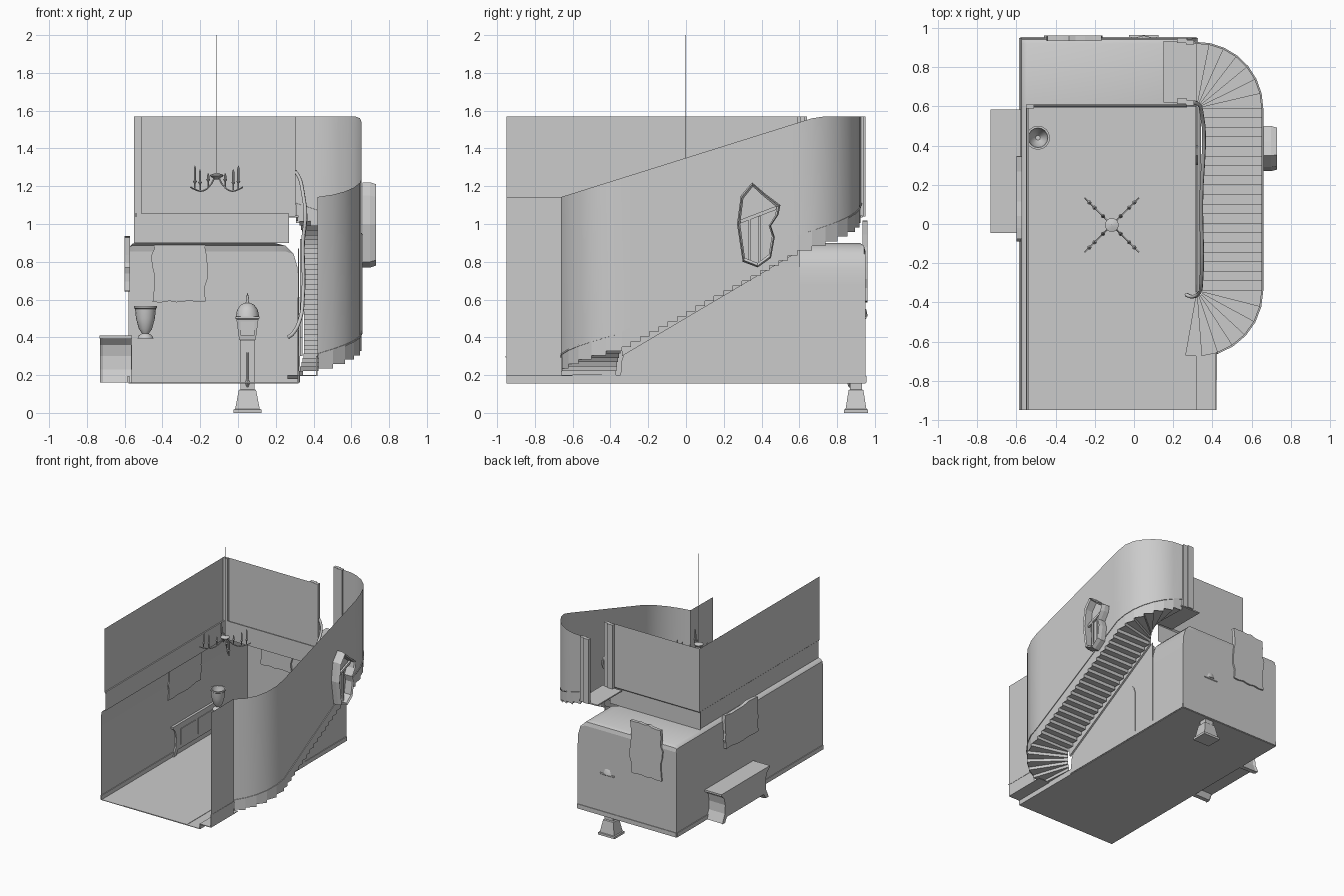
import bpy, math, random
from mathutils import Vector

cube = bpy.data.objects.get("Cube")
if cube:
    bpy.data.objects.remove(cube, do_unlink=True)
random.seed(4)

grey = bpy.data.materials.new("plain_grey")
grey.use_nodes = True
grey.diffuse_color = (0.6, 0.6, 0.6, 1)
grey.node_tree.nodes["Principled BSDF"].inputs["Base Color"].default_value = (0.6, 0.6, 0.6, 1)


def add_mesh(name, verts, faces, smooth=False):
    me = bpy.data.meshes.new(name)
    me.from_pydata([tuple(v) for v in verts], [], faces)
    me.materials.append(grey)
    ob = bpy.data.objects.new(name, me)
    bpy.context.scene.collection.objects.link(ob)
    if smooth:
        bpy.ops.object.select_all(action='DESELECT')
        ob.select_set(True)
        bpy.context.view_layer.objects.active = ob
        bpy.ops.object.shade_smooth_by_angle(angle=math.radians(35))
    return ob


def loft(name, rings, closed=False, caps=False, smooth=False):
    """Skin between rows of points that all have the same length."""
    n = len(rings[0])
    faces = []
    for r in range(len(rings) - 1):
        for i in range(n if closed else n - 1):
            j = (i + 1) % n
            faces.append((r * n + i, r * n + j, (r + 1) * n + j, (r + 1) * n + i))
    if caps:
        faces += [tuple(reversed(range(n))), tuple(range((len(rings) - 1) * n, len(rings) * n))]
    return add_mesh(name, [p for ring in rings for p in ring], faces, smooth)


def box(name, x0, x1, y0, y1, z0, z1):
    rings = [[(x0, y0, z), (x1, y0, z), (x1, y1, z), (x0, y1, z)] for z in (z0, z1)]
    return loft(name, rings, True, True)


def side_plate(name, outline, x0, x1):
    """Outline in (y, z) given thickness along x."""
    return loft(name, [[(x, y, z) for y, z in outline] for x in (x0, x1)], True, True)


def lathe(name, x, y, profile, sides=16):
    rings = [[(x + r * math.cos(t * math.tau / sides), y + r * math.sin(t * math.tau / sides), z)
              for t in range(sides)] for r, z in profile]
    return loft(name, rings, True, True, True)


def tube(name, points, radius):
    cu = bpy.data.curves.new(name, 'CURVE')
    cu.dimensions = '3D'
    cu.bevel_depth, cu.bevel_resolution, cu.use_fill_caps = radius, 1, True
    cu.resolution_u = 5
    sp = cu.splines.new('BEZIER')
    sp.bezier_points.add(len(points) - 1)
    for bp, p in zip(sp.bezier_points, points):
        bp.co = p
        bp.handle_left_type = bp.handle_right_type = 'AUTO'
    cu.materials.append(grey)
    ob = bpy.data.objects.new(name, cu)
    bpy.context.scene.collection.objects.link(ob)


def lerp(x, pts):
    for (a, u), (b, v) in zip(pts, pts[1:]):
        if x <= b:
            return u + (v - u) * max(0, (x - a) / (b - a))
    return pts[-1][1]


# Room shell: floor, left wall with ledge, and the rounded rear bay
FRONT, MID, BACK, FLOOR = -0.95, 0.6, 0.95, 0.16
box("floor", -0.58, 0.32, FRONT, BACK, FLOOR - 0.004, FLOOR)
box("carpet", -0.38, 0.2, FRONT, BACK, FLOOR, FLOOR + 0.003)
left = [(-0.58, FLOOR), (-0.58, 0.85), (-0.575, 0.88), (-0.56, 0.895), (-0.54, 0.9)]
upper = [(-0.54, 1.04), (-0.55, 1.05), (-0.55, 1.57)]
loft("left_wall", [[(x, y, z) for x, z in left + upper] for y in (FRONT, MID)], smooth=True)
bay = left + [(0.19, 0.9), (0.25, 0.885), (0.295, 0.84), (0.315, 0.77), (0.32, 0.68), (0.32, FLOOR)]
bay_rings = [[(x, y, min(z, top)) for x, z in bay]
             for y, top in ((MID, 0.9), (0.92, 0.9), (0.942, 0.885), (BACK, 0.855))]
loft("rear_bay", bay_rings, smooth=True)
add_mesh("rear_wall", bay_rings[-1], [tuple(range(len(bay)))])
loft("upper_back_wall", [[(x, MID + s, z) for s, z in ((0, 0.9), (0, 1.04), (0.01, 1.05), (0.01, 1.57))]
                         for x in (-0.55, 0.27)])
box("corner_post", -0.55, -0.51, 0.59, 0.61, 1.05, 1.57)
box("ledge_trim", -0.55, 0.27, 0.595, 0.6, 1.04, 1.055)
box("left_ledge_trim", -0.545, -0.535, FRONT, MID, 1.04, 1.055)
box("left_baseboard", -0.586, -0.574, FRONT, BACK, FLOOR, 0.195)
box("back_baseboard", -0.58, 0.32, 0.945, 0.955, FLOOR, 0.195)
box("right_baseboard", 0.314, 0.326, -0.35, BACK, FLOOR, 0.195)

# Staircase: a row of radiating edges, lower turn, straight flight, upper turn
INNER, OUTER, CX = 0.03, 0.335, 0.32
edges = []


def spoke(cy, deg):
    c, s = math.cos(math.radians(deg)), math.sin(math.radians(deg))
    return [Vector((CX + r * c, cy + r * s, 0)) for r in (INNER, OUTER)]


LOW, HIGH = -0.34, 0.59
edges += [spoke(LOW, -100 + 100 * i / 7) for i in range(7)]
edges += [spoke(LOW + (HIGH - LOW) * i / 19, 0) for i in range(20)]
edges += [spoke(HIGH, 92 * i / 7) for i in range(1, 8)]
heights = [lerp(i, [(0, 0.2), (7, 0.36), (26, 0.87), (33, 1.04)]) for i in range(len(edges))]
rows = []
for i, (a, b) in enumerate(edges):
    for z in ([heights[i - 1]] if i else [FLOOR + 0.02]) + [heights[i]]:
        rows.append([a + Vector((0, 0, z)), b + Vector((0, 0, z))])
loft("stair_steps", rows)

# Skirting and tall curved wall on the outer side of the stairs
skirt = []
for i in range(2, len(edges) - 1):
    lo = heights[i] - 0.01
    skirt += [[edges[k][1] + Vector((0, 0, lo)), edges[k][1] + Vector((0, 0, heights[k] + 0.07))]
              for k in (i, i + 1)]
loft("stair_skirting", skirt)
path = [(Vector((0.42, FRONT, 0)), 0.30)]
path += [(Vector((0.42, -0.66, 0)), 0.30)]
path += [(e[1], h + 0.07) for e, h in list(zip(edges, heights))[2:]]
path.append((Vector((0.27, 0.935, 0)), 1.11))
wall = [[(p.x, p.y, z), (p.x, p.y, lerp(p.y, [(-0.67, 1.14), (0.7, 1.57)]))] for p, z in path]
loft("curved_outer_wall", wall, smooth=True)
tube_rows = []
for p, z in path:
    d = (p - Vector((0.2, min(max(p.y, LOW), HIGH), 0))).normalized() * 0.005
    tube_rows.append([p - d + Vector((0, 0, z - 0.008)), p + d + Vector((0, 0, z - 0.008)),
                      p + d + Vector((0, 0, z)), p - d + Vector((0, 0, z))])
loft("skirting_rail", tube_rows, True, True)
box("entry_skirting", 0.414, 0.42, FRONT, -0.66, 0.2, 0.30)
box("entry_floor", 0.32, 0.42, FRONT, -0.6, 0.195, 0.2)
box("entry_riser", 0.316, 0.32, FRONT, -0.34, FLOOR, 0.2)

# Wall beneath the flight, arched door, landing and door posts
side_plate("under_stair_wall", [(-0.35, FLOOR), (MID, FLOOR), (MID, 0.87), (-0.31, 0.355), (-0.34, 0.28)],
           0.318, 0.322)
arch = [(0.3, FLOOR), (0.4, FLOOR), (0.4, 0.53), (0.385, 0.575), (0.35, 0.61), (0.315, 0.575), (0.3, 0.53)]
side_plate("arched_door", arch, 0.314, 0.327)
box("landing", 0.15, 0.32, 0.62, 0.935, 1.035, 1.045)
for y in (0.605, 0.915):
    box("door_post", 0.22, 0.27, y + 0.008, y + 0.035, 1.04, 1.57)
    box("door_post_trim", 0.265, 0.305, y, y + 0.025, 1.04, 1.57)

# Handrail with curled ends, resting on a low stringer
rail = [(0.27, 0.62, 1.3), (0.31, 0.62, 1.27), (0.343, 0.58, 1.17), (0.343, 0.1, 0.87),
        (0.343, -0.3, 0.6), (0.33, -0.355, 0.5), (0.29, -0.37, 0.42), (0.265, -0.36, 0.4)]
tube("handrail", rail, 0.01)
side_plate("stair_stringer", [(-0.34, 0.3), (HIGH, 0.85), (HIGH, 0.92), (-0.34, 0.4)], 0.328, 0.342)

# Mantel projecting through the left wall
half = [(0.31, 0.41), (0.305, 0.39), (0.275, 0.36), (0.262, 0.3), (0.268, 0.23), (0.3, FLOOR), (0.265, FLOOR), (0.24, 0.2)]
mantel = [(0.27 + y, z) for y, z in half] + [(0.27 - y, z) for y, z in reversed(half)]
waist = [(0.27 + (y - 0.27) * 0.97, z) for y, z in mantel]
loft("mantel", [[(x, y, z) for y, z in o] for x, o in
                ((-0.73, mantel), (-0.715, waist), (-0.59, waist), (-0.565, mantel))], True, True)
box("mantel_shelf", -0.732, -0.56, -0.045, 0.585, 0.395, 0.41)
for y in (0.06, 0.29):
    box("mantel_panel", -0.567, -0.56, y, y + 0.19, 0.23, 0.36)


# Torn pictures with ragged rims
def ragged(u0, u1, v0, v1):
    n = 7
    corners = [(u0, v0), (u1, v0), (u1, v1), (u0, v1)]
    pts = []
    for (a, b), (c, d) in zip(corners, corners[1:] + corners[:1]):
        for i in range(n):
            j = random.uniform(0, 0.02)
            u, v = a + (c - a) * i / n, b + (d - b) * i / n
            pts.append((u + j * (1 if u < (u0 + u1) / 2 else -1), v + j * (1 if v < (v0 + v1) / 2 else -1)))
    return pts


side_plate("left_torn_picture", ragged(-0.09, 0.35, 0.64, 0.94), -0.6, -0.572)
loft("back_torn_picture", [[(x, y, z) for x, z in ragged(-0.46, -0.16, 0.58, 1.02)] for y in (0.935,)]
     and [[(x, y, z) for x, z in shape] for shape in [ragged(-0.46, -0.16, 0.58, 1.02)] for y in (0.935, 0.962)],
     True, True)

# Broken frame on the outer wall
rim = [(0.35, 1.22), (0.42, 1.16), (0.5, 1.1), (0.49, 1.05), (0.45, 0.99), (0.47, 0.93), (0.45, 0.82),
       (0.38, 0.77), (0.3, 0.8), (0.285, 0.9), (0.27, 1.0), (0.29, 1.15)]
inset = [(0.375 + (y - 0.375) * 0.84, 1 + (z - 1) * 0.9) for y, z in rim]
mid = [(0.375 + (y - 0.375) * 0.93, 1 + (z - 1) * 0.96) for y, z in rim]
loft("broken_frame", [[(x, y, z) for y, z in o] for x, o in
                      ((0.66, rim), (0.7, rim), (0.73, mid), (0.72, inset), (0.66, inset), (0.66, rim))], True)
side_plate("frame_cross_bar", [(0.28, 1.0), (0.49, 1.08), (0.49, 1.1), (0.28, 1.02)], 0.675, 0.69)
for y in (0.33, 0.385):
    box("frame_upright", 0.675, 0.688, y, y + 0.012, 0.79, 1.04)

# Standing clock that sinks through the floor
PX, PY = 0.05, 0.9
clock = [(0.075, 0), (0.075, 0.018), (0.065, 0.02), (0.046, 0.12), (0.037, 0.125), (0.037, 0.38), (0.044, 0.39),
         (0.058, 0.495), (0.064, 0.5), (0.064, 0.51)]
loft("clock_body", [[(PX + sx * w, PY + sy * w * 0.85, z) for sx, sy in ((-1, -1), (1, -1), (1, 1), (-1, 1))]
                    for w, z in clock], True, True)
lathe("clock_dome", PX, PY, [(0.062, 0.51), (0.055, 0.545), (0.035, 0.573), (0.01, 0.583),
                             (0.005, 0.6), (0.008, 0.61), (0.001, 0.635)])
box("clock_face", PX - 0.038, PX + 0.038, PY - 0.051, PY - 0.04, 0.41, 0.485)
tube("clock_pendulum", [(PX, PY - 0.035, 0.32), (PX, PY - 0.035, 0.17)], 0.005)
lathe("pendulum_bob", PX, PY - 0.035, [(0.003, 0.135), (0.013, 0.16), (0.003, 0.185)], 8)

# Urn
lathe("urn", -0.49, 0.44, [(0.042, 0.395), (0.035, 0.41), (0.018, 0.42), (0.035, 0.445), (0.05, 0.5), (0.055, 0.55),
                           (0.061, 0.555), (0.061, 0.565), (0.05, 0.565), (0.04, 0.5), (0.012, 0.46)])

# Chandelier: four diagonal arms, each with three candles, on a long wire
HX, HY = -0.113, -0.005
tube("chandelier_wire", [(HX, HY, 1.26), (HX, HY, 2)], 0.0015)
lathe("chandelier_hub", HX, HY, [(0.01, 1.235), (0.036, 1.255), (0.036, 1.26), (0.005, 1.27)], 10)
for sx in (-1, 1):
    for sy in (-1, 1):
        tube("chandelier_arm", [(HX + sx * d, HY + sy * d, z) for d, z in
                                ((0.01, 1.25), (0.03, 1.21), (0.075, 1.175), (0.12, 1.185), (0.138, 1.195))], 0.004)
        for d, base, top in ((0.045, 1.195, 1.27), (0.088, 1.18, 1.29), (0.115, 1.185, 1.31)):
            lathe("candle", HX + sx * d, HY + sy * d, [(0.004, base), (0.004, base + 0.03), (0.011, base + 0.04),
                                                       (0.006, base + 0.045), (0.006, top - 0.015), (0.001, top)], 8)
